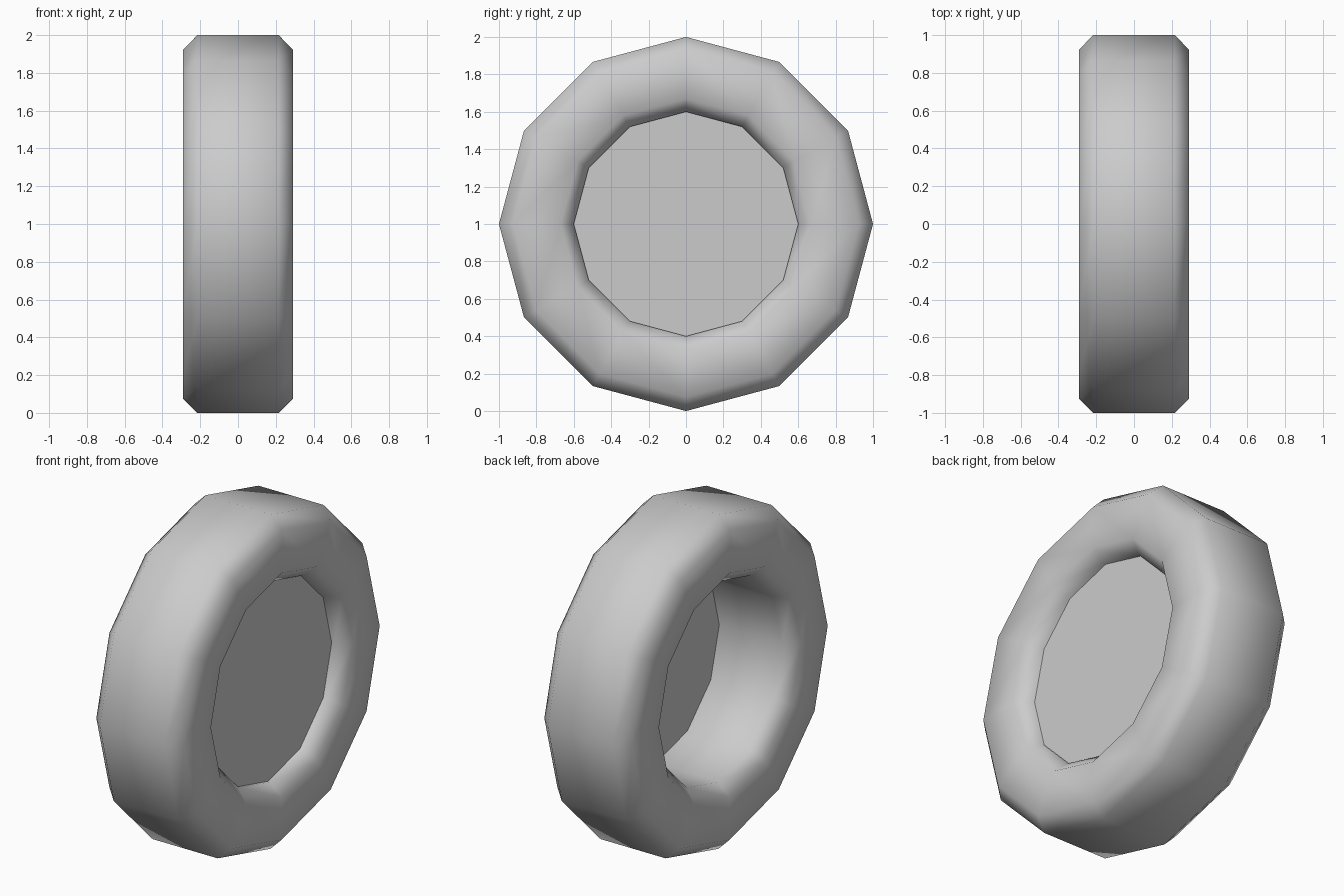
import bpy, bmesh
from math import sin, cos, tau

if "Cube" in bpy.data.objects:
    bpy.data.objects.remove(bpy.data.objects["Cube"])

SIDES = 12
PROFILE = [(0.215, 1.0), (0.29, 0.925), (0.29, 0.67), (0.215, 0.6),
           (-0.215, 0.6), (-0.29, 0.67), (-0.29, 0.925), (-0.215, 1.0)]


def ring(bm, x, r):
    """Ring of vertices around the x axis, with one vertex at the top."""
    return [bm.verts.new((x, r * sin(tau * i / SIDES), 1 + r * cos(tau * i / SIDES)))
            for i in range(SIDES)]


def finish(bm, name, smooth):
    bmesh.ops.recalc_face_normals(bm, faces=bm.faces[:])
    for f in bm.faces:
        f.smooth = smooth
    mesh = bpy.data.meshes.new(name)
    bm.to_mesh(mesh)
    bm.free()
    obj = bpy.data.objects.new(name, mesh)
    bpy.context.collection.objects.link(obj)
    return obj


# Tyre: chamfered rectangular section swept around the axle
bm = bmesh.new()
rings = [ring(bm, x, r) for x, r in PROFILE]
for k, a in enumerate(rings):
    b = rings[(k + 1) % len(rings)]
    for i in range(SIDES):
        j = (i + 1) % SIDES
        bm.faces.new((a[i], a[j], b[j], b[i]))
finish(bm, "tyre", True)

# Hub disc: flat plate closing the hole on the outer (+x) side
bm = bmesh.new()
disc = bm.faces.new(ring(bm, 0.2, 0.6))
if disc.normal.x < 0:
    disc.normal_flip()
mesh_obj = finish(bm, "hub_disc", False)
